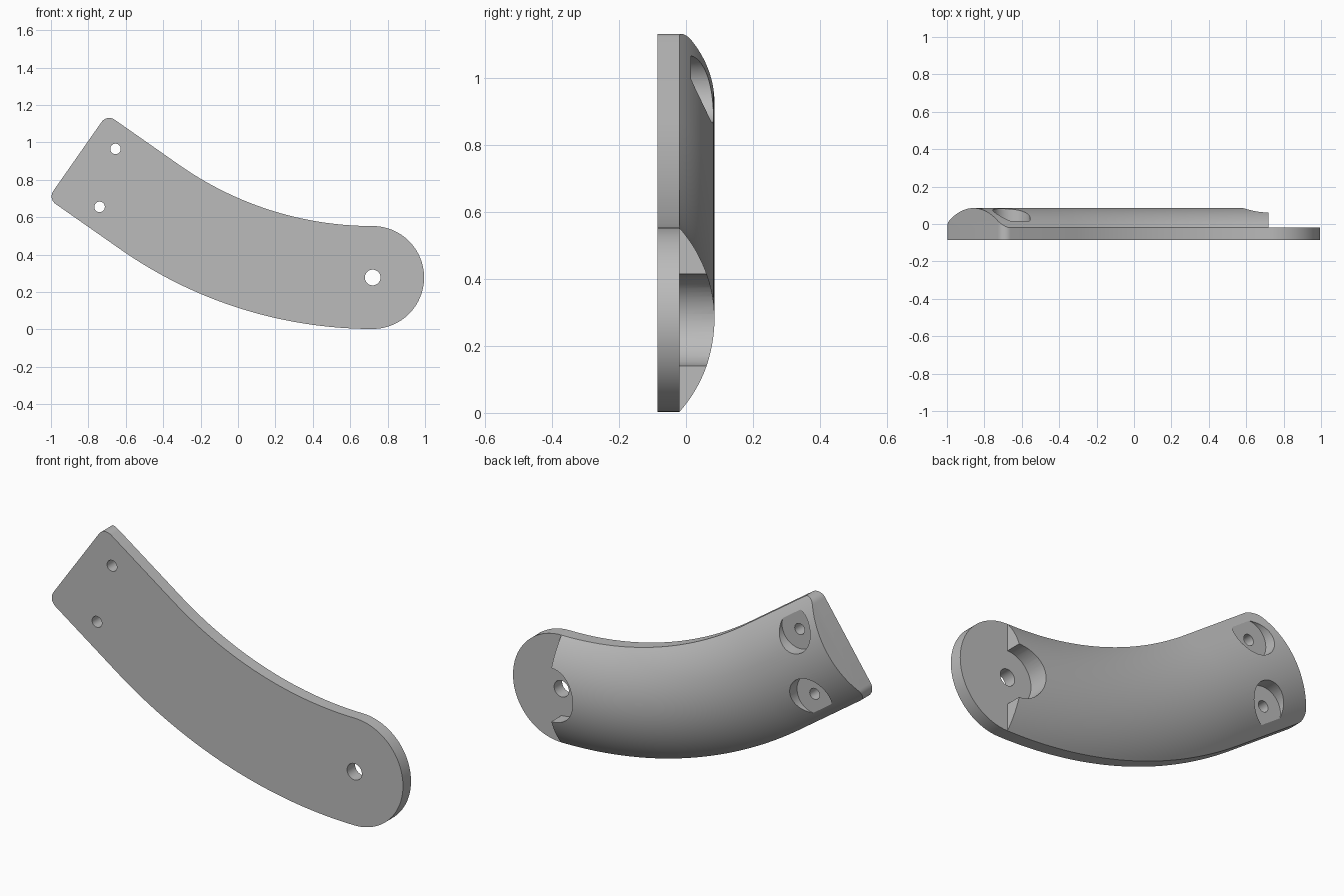
import bpy, bmesh, math
from mathutils import Vector, Matrix

if "Cube" in bpy.data.objects:
    bpy.data.objects.remove(bpy.data.objects["Cube"])

HALF = 0.275            # half width of the curved arm
PIVOT = Vector((0.72, 0, 0.2775))
BEND_R, BEND = 2.075, math.radians(35)
STRAIGHT = 0.474        # straight run after the bend
CORNER = 0.05
FRONT, SEAM, CREST = -0.085, -0.02, 0.085
DOME_R = (HALF**2 + (CREST - SEAM)**2) / (2 * (CREST - SEAM))

grey = bpy.data.materials.new("plain grey")
grey.use_nodes = True
COLOUR = (0.5, 0.5, 0.5, 1)
grey.diffuse_color = COLOUR
grey.node_tree.nodes["Principled BSDF"].inputs["Base Color"].default_value = COLOUR


def make_object(name, bm):
    bmesh.ops.remove_doubles(bm, verts=bm.verts, dist=1e-5)
    bmesh.ops.dissolve_degenerate(bm, edges=bm.edges, dist=1e-5)
    bmesh.ops.recalc_face_normals(bm, faces=bm.faces)
    mesh = bpy.data.meshes.new(name)
    bm.to_mesh(mesh)
    bm.free()
    mesh.materials.append(grey)
    obj = bpy.data.objects.new(name, mesh)
    bpy.context.collection.objects.link(obj)
    return obj


def stations():
    """Centre point, sideways direction and half width along the arm."""
    out = []
    for i in range(49):
        a = BEND * i / 48
        side = Vector((math.sin(a), 0, math.cos(a)))
        centre = PIVOT + Vector((0, 0, BEND_R)) - side * BEND_R
        out.append((centre, side, HALF))
    along = Vector((-math.cos(BEND), 0, math.sin(BEND)))
    for i in range(11):
        t = math.pi / 2 * i / 10
        s = STRAIGHT - CORNER + CORNER * math.sin(t)
        out.append((centre + along * s, side, HALF - CORNER + CORNER * math.cos(t)))
    return out


def build_plate():
    path = stations()
    rim = [c + n * w for c, n, w in path] + [c - n * w for c, n, w in reversed(path)]
    for i in range(1, 48):
        a = -math.pi / 2 + math.pi * i / 48
        rim.append(PIVOT + Vector((math.cos(a), 0, math.sin(a))) * HALF)
    bm = bmesh.new()
    face = bm.faces.new([bm.verts.new((p.x, FRONT, p.z)) for p in rim])
    wall = bmesh.ops.extrude_face_region(bm, geom=[face])["geom"]
    moved = [v for v in wall if isinstance(v, bmesh.types.BMVert)]
    bmesh.ops.translate(bm, verts=moved, vec=(0, SEAM - FRONT, 0))
    return make_object("base_plate", bm)


def build_dome(steps=40):
    bm = bmesh.new()
    rings = []
    for c, n, w in stations():
        ring = [c - n * w + Vector((0, SEAM, 0))]
        for i in range(steps + 1):
            v = w * (2 * i / steps - 1)
            y = CREST - DOME_R + math.sqrt(DOME_R**2 - v * v)
            ring.append(c + n * v + Vector((0, y, 0)))
        ring.append(c + n * w + Vector((0, SEAM, 0)))
        rings.append([bm.verts.new(p) for p in ring])
    for a, b in zip(rings, rings[1:]):
        for i in range(len(a)):
            j = (i + 1) % len(a)
            bm.faces.new((a[i], a[j], b[j], b[i]))
    bm.faces.new(rings[0])
    bm.faces.new(rings[-1])
    return make_object("domed_back", bm)


def drill(obj, x, z, radius, y0, y1):
    """Cut a round hole running from y0 to y1."""
    bm = bmesh.new()
    place = Matrix.Translation((x, (y0 + y1) / 2, z)) @ Matrix.Rotation(math.pi / 2, 4, "X")
    bmesh.ops.create_cone(bm, cap_ends=True, segments=48, radius1=radius,
                          radius2=radius, depth=y1 - y0, matrix=place)
    cutter = make_object("hole_cutter", bm)
    cutter.hide_render = True
    mod = obj.modifiers.new("hole", "BOOLEAN")
    mod.operation, mod.solver, mod.object = "DIFFERENCE", "EXACT", cutter
    bpy.context.view_layer.update()
    graph = bpy.context.evaluated_depsgraph_get()
    mesh = bpy.data.meshes.new_from_object(obj.evaluated_get(graph))
    obj.modifiers.clear()
    obj.data = mesh
    bpy.data.objects.remove(cutter)


plate, dome = build_plate(), build_dome()

# Pivot hole with its wide pocket through the dome
drill(plate, PIVOT.x, PIVOT.z, 0.042, -0.2, 0.2)
drill(dome, PIVOT.x, PIVOT.z, 0.137, -0.2, 0.2)

# Two screw holes with flat-floored pockets
for x, z in ((-0.655, 0.965), (-0.74, 0.655)):
    drill(plate, x, z, 0.028, -0.2, 0.2)
    drill(dome, x, z, 0.1, 0.015, 0.2)
    drill(dome, x, z, 0.028, -0.2, 0.2)

# Smooth curved surfaces, keep crisp edges
for obj in (plate, dome):
    bpy.ops.object.select_all(action="DESELECT")
    obj.select_set(True)
    bpy.context.view_layer.objects.active = obj
    bpy.ops.object.shade_smooth_by_angle(angle=math.radians(25))
